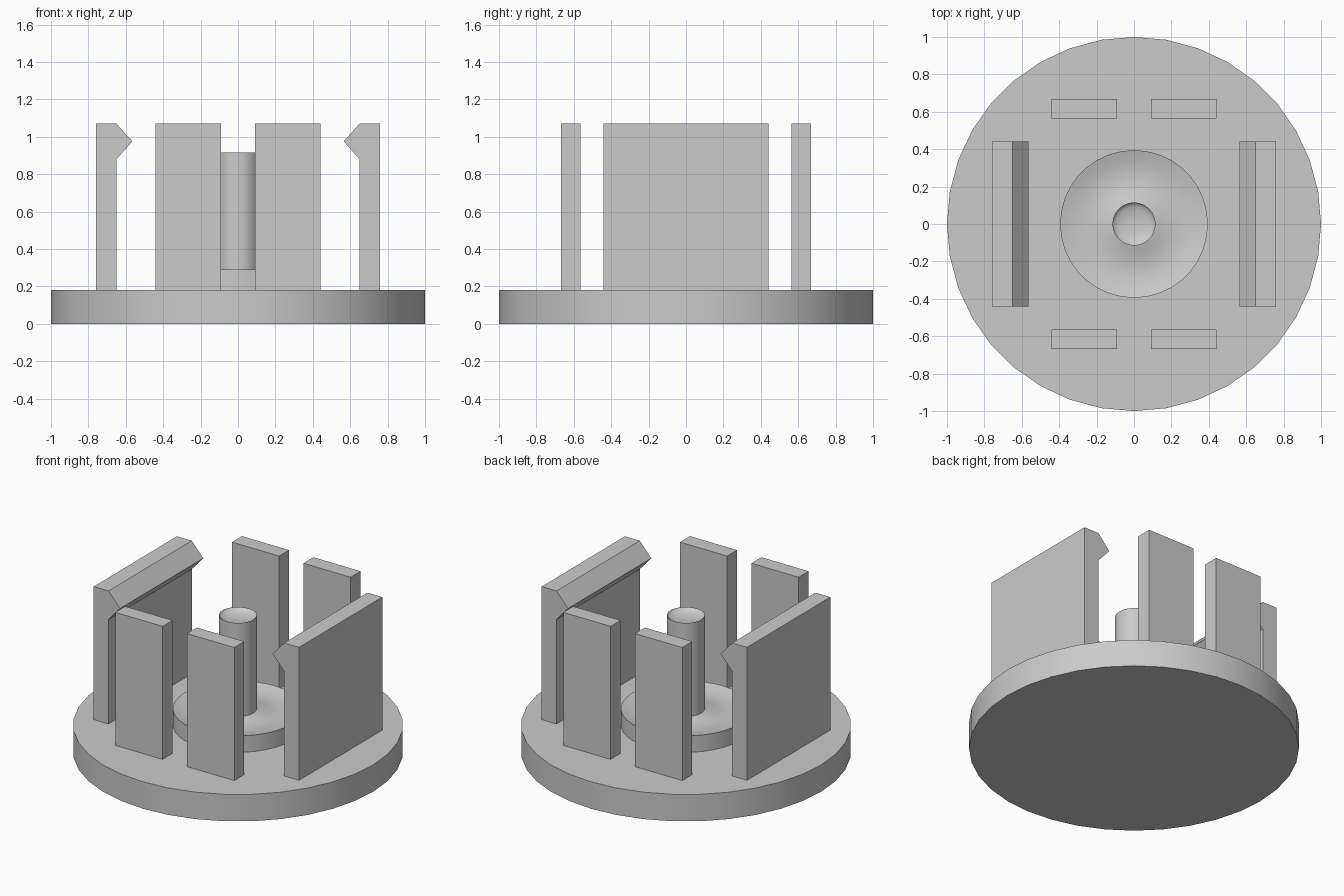
import bpy, bmesh, math
from mathutils import Vector

cube = bpy.data.objects.get("Cube")
if cube:
    bpy.data.objects.remove(cube, do_unlink=True)

# Single plain plastic colour
grey = bpy.data.materials.new("grey_plastic")
grey.use_nodes = True
colour = (0.6, 0.6, 0.6, 1)
grey.diffuse_color = colour
grey.node_tree.nodes["Principled BSDF"].inputs["Base Color"].default_value = colour

BASE_TOP, HUB_TOP, POST_TOP, WALL_TOP = 0.18, 0.29, 0.915, 1.07


def finish(name, bm, smooth=False):
    bmesh.ops.remove_doubles(bm, verts=bm.verts, dist=1e-4)
    bmesh.ops.recalc_face_normals(bm, faces=bm.faces)
    mesh = bpy.data.meshes.new(name)
    bm.to_mesh(mesh)
    bm.free()
    mesh.materials.append(grey)
    obj = bpy.data.objects.new(name, mesh)
    bpy.context.collection.objects.link(obj)
    if smooth:
        bpy.ops.object.select_all(action='DESELECT')
        obj.select_set(True)
        bpy.context.view_layer.objects.active = obj
        bpy.ops.object.shade_smooth_by_angle(angle=math.radians(40))
    return obj


def revolve(name, profile, steps=36):
    """Spin an (r, z) profile around the z axis."""
    bm = bmesh.new()
    verts = [bm.verts.new((r, 0, z)) for r, z in profile]
    edges = [bm.edges.new(pair) for pair in zip(verts, verts[1:])]
    bmesh.ops.spin(bm, geom=verts + edges, cent=(0, 0, 0), axis=(0, 0, 1),
                   angle=math.tau, steps=steps, use_merge=True)
    return finish(name, bm, smooth=True)


def extrude_y(name, outline, y0, y1):
    """Extrude an (x, z) outline from y0 to y1."""
    bm = bmesh.new()
    face = bm.faces.new([bm.verts.new((x, y0, z)) for x, z in outline])
    new = bmesh.ops.extrude_face_region(bm, geom=[face])["geom"]
    moved = [g for g in new if isinstance(g, bmesh.types.BMVert)]
    bmesh.ops.translate(bm, verts=moved, vec=Vector((0, y1 - y0, 0)))
    return finish(name, bm)


def sag(r0, r1, z, depth, count=8):
    """Shallow curved dip between two radii."""
    return [(r0 + (r1 - r0) * i / count,
             z - depth * math.sin(math.pi * i / count)) for i in range(count + 1)]


# Round base plate
revolve("base_plate", [(0, 0), (1, 0), (1, BASE_TOP), (0, BASE_TOP)])

# Hub with a shallow ring groove, and the post with a dimpled tip
hub_r, post_r = 0.395, 0.115
dimple = [(post_r * math.cos(a), POST_TOP - 0.03 * math.sin(a))
          for a in (math.pi / 2 * i / 5 for i in range(6))]
revolve("hub_and_post", [(hub_r, BASE_TOP)]
        + sag(hub_r, post_r, HUB_TOP, 0.025) + dimple)

# Hooked clips on the left and right
clip = [(0.76, BASE_TOP), (0.76, WALL_TOP), (0.65, WALL_TOP),
        (0.565, 0.975), (0.65, 0.88), (0.65, BASE_TOP)]
for side, sx in (("left", 1), ("right", -1)):
    extrude_y(side + "_clip", [(sx * x, z) for x, z in clip], -0.44, 0.44)

    # Upright guide walls at the front and back
    wall = [(sx * x, z) for x, z in ((0.09, BASE_TOP), (0.44, BASE_TOP),
                                     (0.44, WALL_TOP), (0.09, WALL_TOP))]
    for end, sy in (("front", -1), ("back", 1)):
        extrude_y(f"{end}_{side}_guide_wall", wall, sy * 0.563, sy * 0.668)
